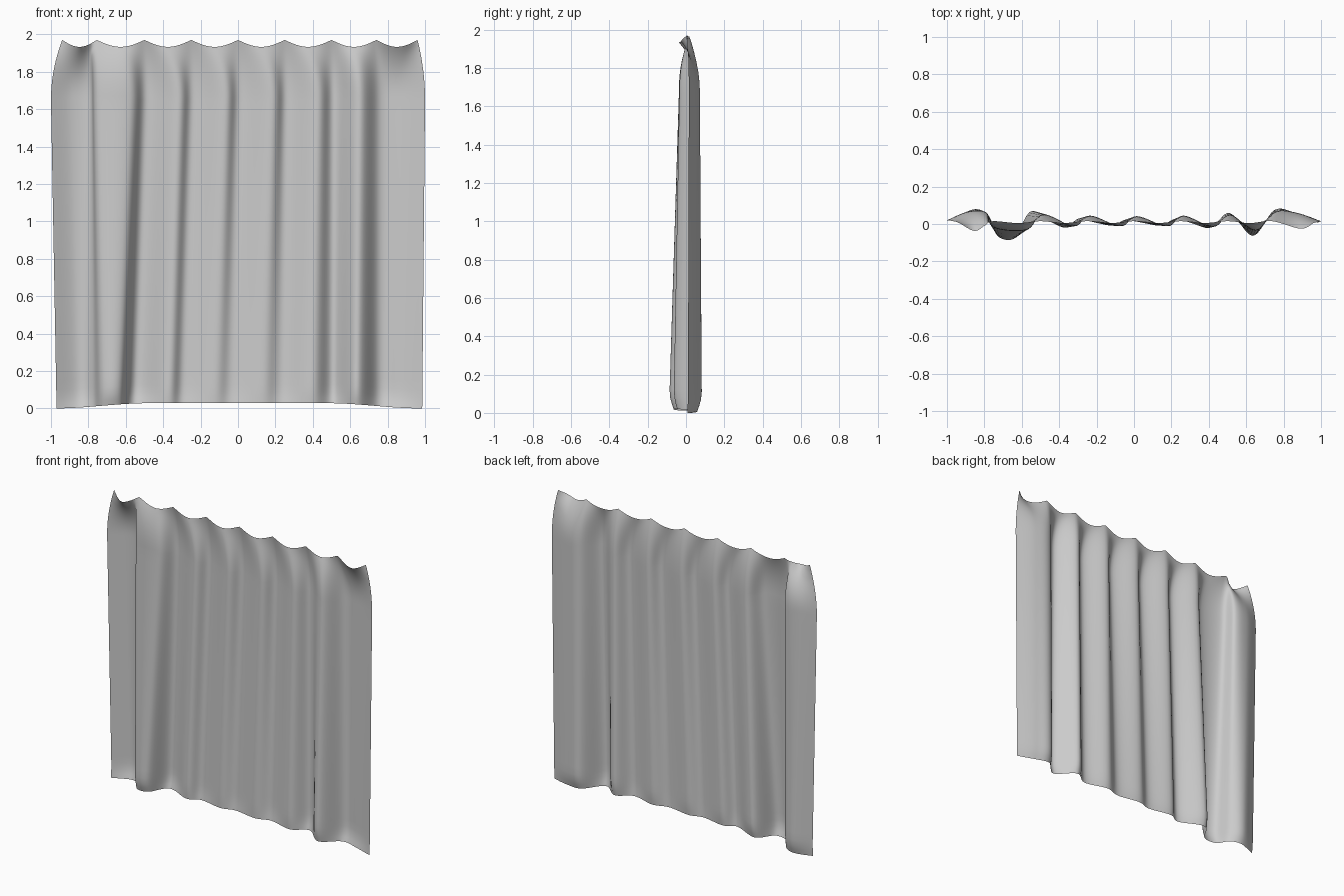
import bpy, bmesh, math

if "Cube" in bpy.data.objects:
    bpy.data.objects.remove(bpy.data.objects["Cube"])

# Fold outlines seen from above (x, y) at the hem, shoulder height and hanging edge
HEM = [(-.97, .025), (-.85, .08), (-.775, .04), (-.725, -.07), (-.635, -.075), (-.55, .07), (-.38, -.02),
       (-.29, .03), (-.13, -.008), (-.03, .025), (.13, -.008), (.24, .03), (.40, -.022), (.51, .06),
       (.635, -.065), (.75, .075), (.86, .06), (.985, .01)]
MID = [(-1, .02), (-.89, .065), (-.79, .062), (-.75, -.02), (-.575, -.032), (-.485, .052), (-.32, -.012),
       (-.235, .045), (-.07, -.012), (.015, .042), (.18, -.012), (.265, .045), (.425, -.015), (.515, .05),
       (.65, -.035), (.755, .065), (.87, .06), (1, .015)]
TOP = [(-.94, .01), (-.855, -.037), (-.80, -.01), (-.755, .015), (-.62, .005), (-.5, .015), (-.38, .005),
       (-.25, .015), (-.125, .005), (0, .015), (.125, .005), (.25, .015), (.37, .005), (.5, .015),
       (.62, .005), (.74, .015), (.89, -.025), (.96, .005)]
HOOKS = [-.94, -.755, -.5, -.25, 0, .25, .5, .74, .96]


def spline(pts, n=8):
    """Smooth curve through the points."""
    out = []
    for i in range(len(pts) - 1):
        p = [pts[max(0, min(len(pts) - 1, i + k))] for k in (-1, 0, 1, 2)]
        for s in range(n):
            t = s / n
            out.append(tuple(0.5 * (2 * b + (c - a) * t + (2 * a - 5 * b + 4 * c - d) * t * t
                                    + (3 * b - a - 3 * c + d) * t ** 3) for a, b, c, d in zip(*p)))
    return out + [pts[-1]]


def top_height(x):
    """Scalloped top edge, sagging between the hooks."""
    for a, b in zip(HOOKS, HOOKS[1:]):
        if a <= x <= b:
            return 1.97 - .037 * math.sin(math.pi * (x - a) / (b - a))
    return 1.97


def mix(a, b, t):
    return a + (b - a) * t


hem, mid, top = spline(HEM), spline(MID), spline(TOP)
SHOULDER = 1.65
heights = [0, .03, .06, .1, .15] + [.15 + 1.5 * i / 20 for i in range(1, 21)]
heights += [mix(SHOULDER, 1.95, i / 14) for i in range(1, 15)]

# Curtain sheet
bm = bmesh.new()
rows = []
for h in heights:
    row = []
    for p, q, r in zip(hem, mid, top):
        if h <= SHOULDER:
            t = h / SHOULDER
            x, y = mix(p[0], q[0], t), mix(p[1], q[1], t)
            if h < .1:                                  # hem draws in
                y *= mix(.72, 1, math.sin(h / .1 * math.pi / 2))
            s = max(0, min(1, (.98 - abs(p[0])) / .5))
            z = h + .028 * s * s * (3 - 2 * s) * (1 - t)
        else:
            t = (h - SHOULDER) / (1.95 - SHOULDER)
            x, y = mix(q[0], r[0], t ** 2), mix(q[1], r[1], t ** 2.5)
            z = mix(SHOULDER, top_height(r[0]), t)
        row.append(bm.verts.new((x, y, z)))
    rows.append(row)
for a, b in zip(rows, rows[1:]):
    for i in range(len(a) - 1):
        bm.faces.new((a[i], a[i + 1], b[i + 1], b[i])).smooth = True
mesh = bpy.data.meshes.new("curtain")
bm.to_mesh(mesh)
bm.free()
curtain = bpy.data.objects.new("curtain", mesh)
bpy.context.collection.objects.link(curtain)

cloth = bpy.data.materials.new("grey cloth")
cloth.diffuse_color = (.6, .6, .6, 1)
cloth.use_nodes = True
cloth.node_tree.nodes["Principled BSDF"].inputs["Base Color"].default_value = cloth.diffuse_color
mesh.materials.append(cloth)
